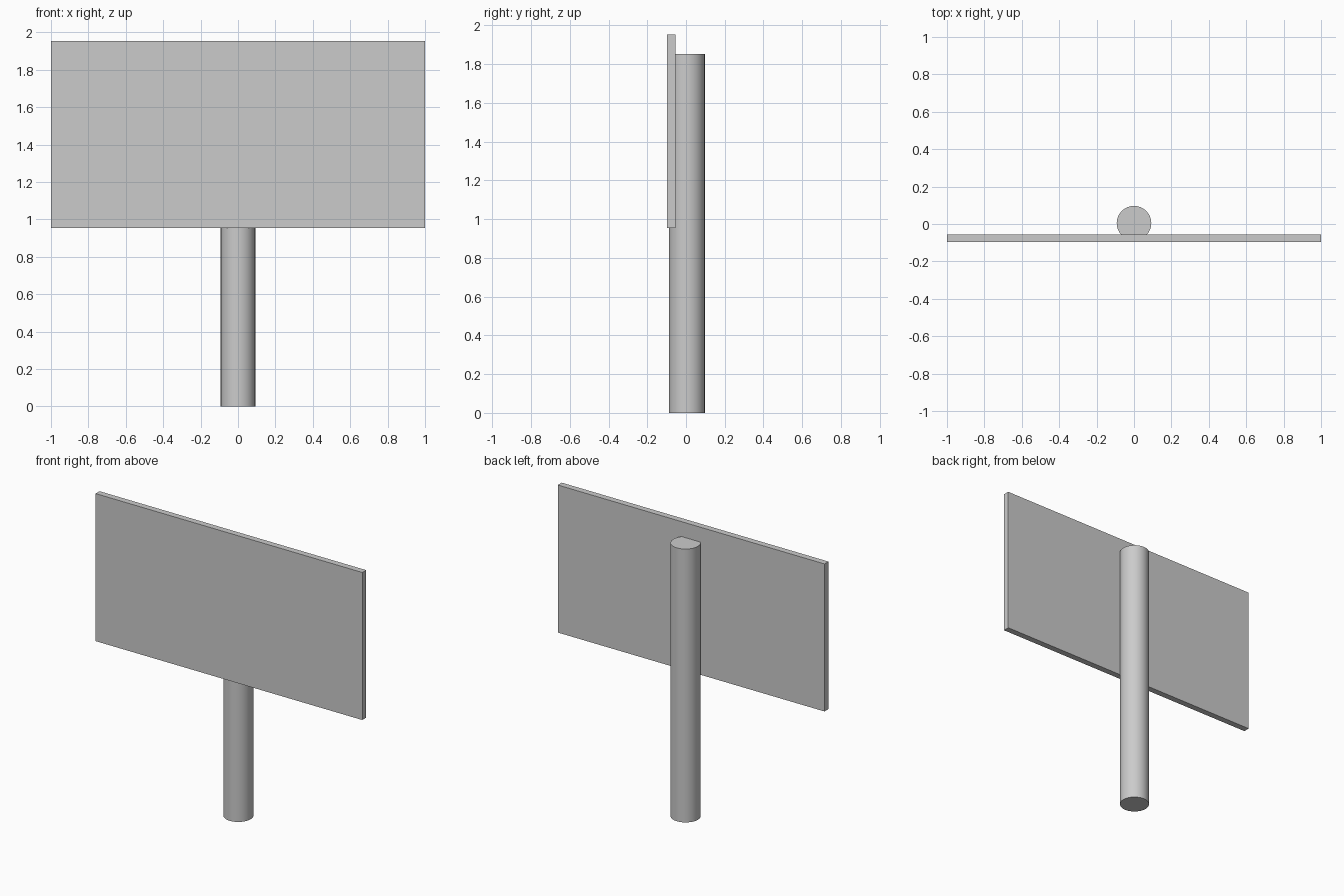
import bpy
import math

if "Cube" in bpy.data.objects:
    bpy.data.objects.remove(bpy.data.objects["Cube"])

# Post: round pole, its front side sunk into the board
POST_R, POST_H, POST_Y = 0.0925, 1.853, 0.0045
bpy.ops.mesh.primitive_cylinder_add(vertices=32, radius=POST_R, depth=POST_H,
                                    location=(0, POST_Y, POST_H / 2))
post = bpy.context.object
post.name = "post"
bpy.ops.object.shade_smooth_by_angle(angle=math.radians(30))

# Board: thin flat panel on the front of the post
BOARD_SIZE = (2.0, 0.042, 1.0)
bpy.ops.mesh.primitive_cube_add(size=1, location=(0, -0.076, 1.454))
board = bpy.context.object
board.name = "sign_board"
board.scale = BOARD_SIZE
bpy.ops.object.transform_apply(location=False, rotation=False, scale=True)
